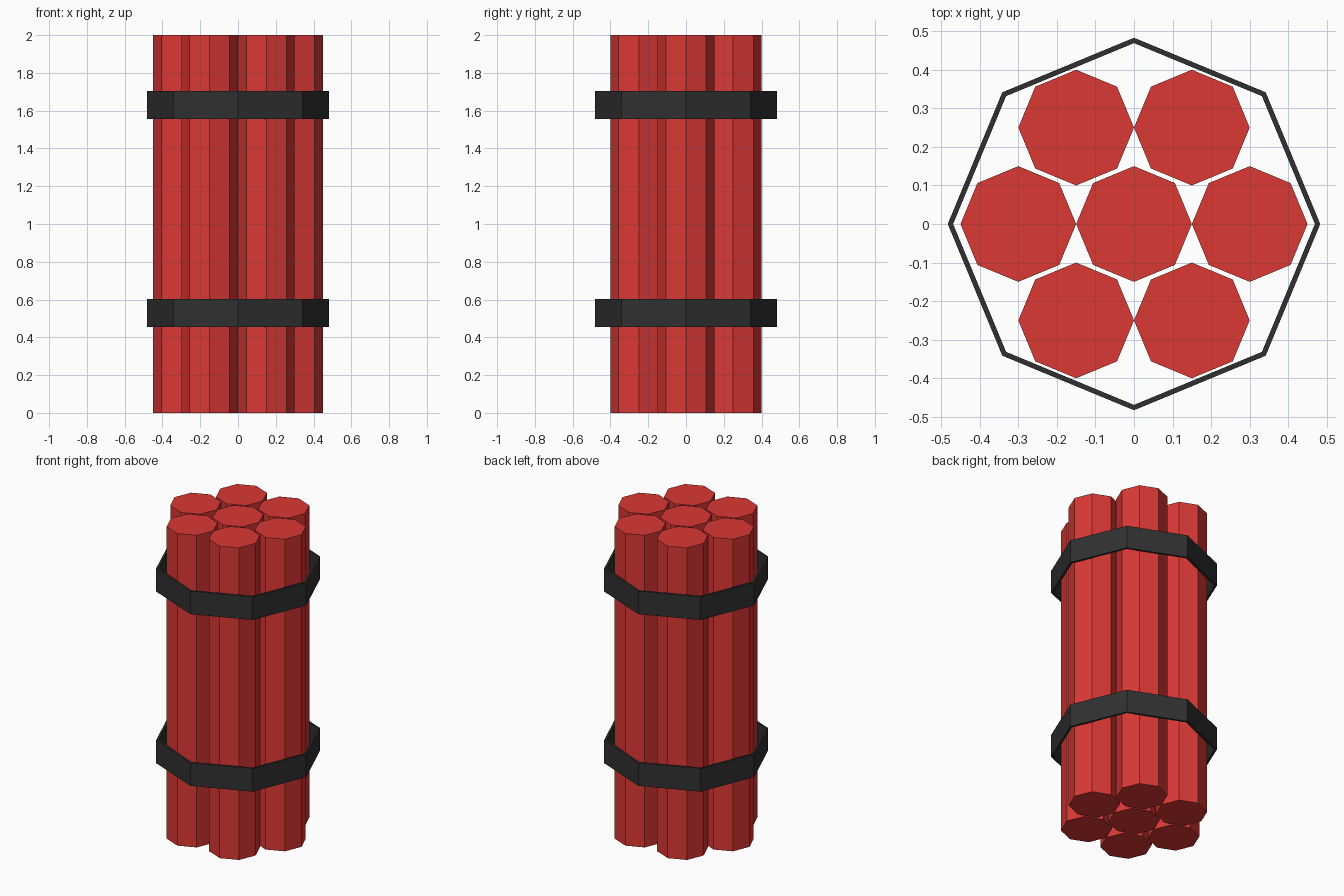
import bpy, bmesh, math

if "Cube" in bpy.data.objects:
    bpy.data.objects.remove(bpy.data.objects["Cube"])


def material(name, rgb):
    m = bpy.data.materials.new(name)
    m.diffuse_color = (*rgb, 1)
    m.use_nodes = True
    m.node_tree.nodes["Principled BSDF"].inputs["Base Color"].default_value = m.diffuse_color
    return m


def add_object(name, bm, mat):
    bmesh.ops.recalc_face_normals(bm, faces=bm.faces)
    mesh = bpy.data.meshes.new(name)
    bm.to_mesh(mesh)
    bm.free()
    mesh.materials.append(mat)
    obj = bpy.data.objects.new(name, mesh)
    bpy.context.collection.objects.link(obj)
    return obj


def octagon(bm, r, z):
    return [bm.verts.new((r * math.cos(i * math.pi / 4), r * math.sin(i * math.pi / 4), z))
            for i in range(8)]


def stick(name, x, y):
    bm = bmesh.new()
    low, high = octagon(bm, 0.15, 0), octagon(bm, 0.15, 2)
    bm.faces.new(low)
    bm.faces.new(high)
    for i in range(8):
        j = (i + 1) % 8
        bm.faces.new((low[i], low[j], high[j], high[i]))
    add_object(name, bm, red).location = (x, y, 0)


def band(name, z0, z1, outer=0.483, inner=0.469):
    bm = bmesh.new()
    loops = [octagon(bm, r, z) for r, z in ((outer, z0), (outer, z1), (inner, z1), (inner, z0))]
    for k in range(4):
        a, b = loops[k], loops[(k + 1) % 4]
        for i in range(8):
            j = (i + 1) % 8
            bm.faces.new((a[i], a[j], b[j], b[i]))
    add_object(name, bm, black)


red = material("red_paper", (0.70, 0.04, 0.035))
black = material("black_strap", (0.03, 0.03, 0.03))

# Seven octagonal sticks in a packed bundle
centres = [(-0.3, 0), (0, 0), (0.3, 0)] + [(x, y) for x in (-0.15, 0.15) for y in (-0.25, 0.25)]
for n, (x, y) in enumerate(centres, 1):
    stick(f"stick_{n}", x, y)

# Two open straps around the bundle
band("lower_strap", 0.455, 0.603)
band("upper_strap", 1.555, 1.703)
